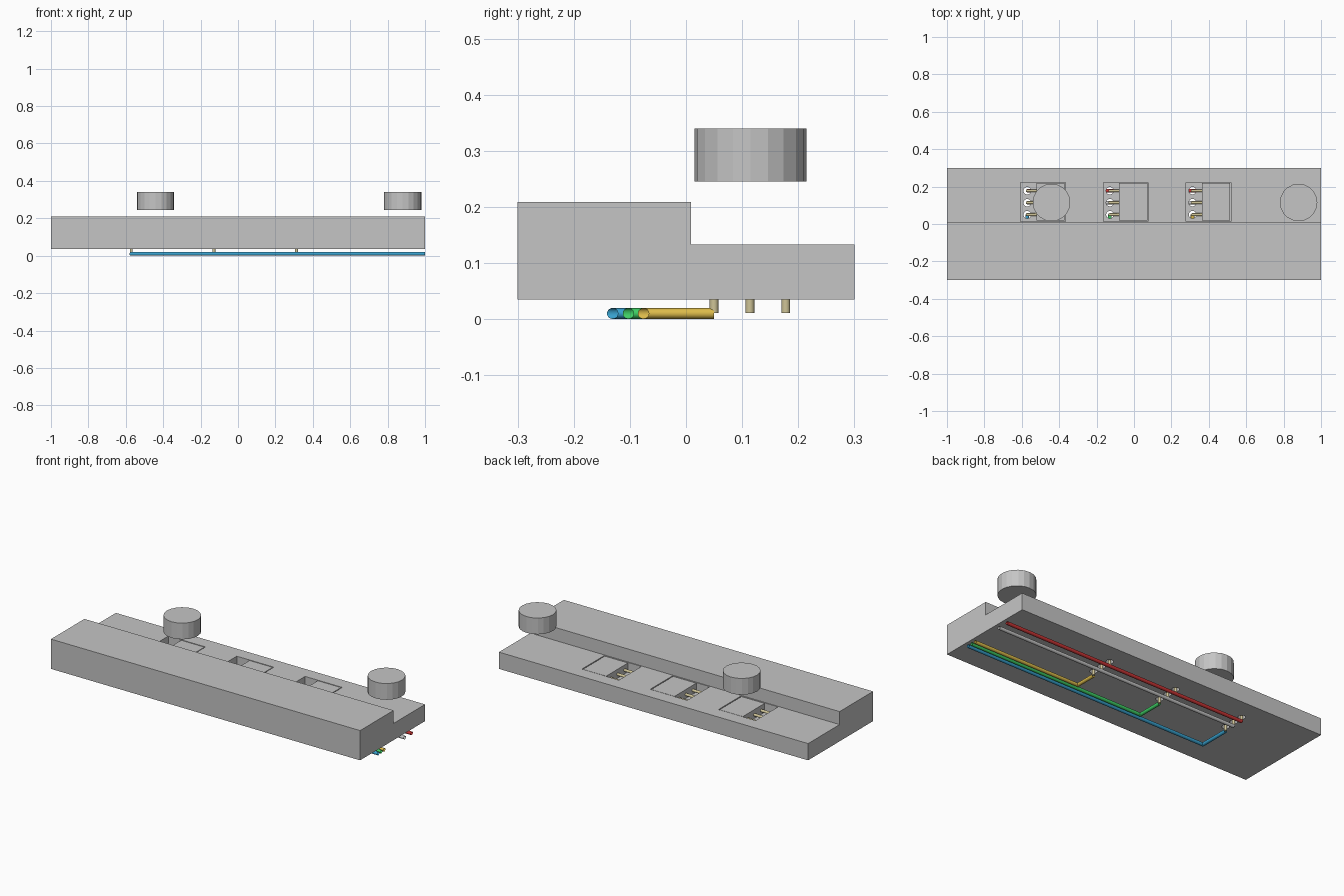
import bpy, bmesh, math
from mathutils import Vector

if "Cube" in bpy.data.objects:
    bpy.data.objects.remove(bpy.data.objects["Cube"])


def material(name, rgb):
    m = bpy.data.materials.new(name)
    m.diffuse_color = (*rgb, 1)
    m.use_nodes = True
    m.node_tree.nodes["Principled BSDF"].inputs["Base Color"].default_value = m.diffuse_color
    return m


GREY = material("light grey", (0.56, 0.56, 0.56))
PIN = material("pale brass", (0.62, 0.55, 0.31))
RED = material("red", (0.58, 0.035, 0.035))
YELLOW = material("yellow", (0.72, 0.50, 0.07))
GREEN = material("green", (0.05, 0.62, 0.13))
BLUE = material("blue", (0.04, 0.36, 0.62))


def add_object(name, bm, mat):
    mesh = bpy.data.meshes.new(name)
    bmesh.ops.recalc_face_normals(bm, faces=bm.faces)
    bm.to_mesh(mesh)
    bm.free()
    ob = bpy.data.objects.new(name, mesh)
    bpy.context.collection.objects.link(ob)
    mesh.materials.append(mat)
    return ob


def box(name, lo, hi, mat):
    bm = bmesh.new()
    bmesh.ops.create_cube(bm, size=1)
    for v in bm.verts:
        v.co = [lo[i] + (v.co[i] + 0.5) * (hi[i] - lo[i]) for i in range(3)]
    return add_object(name, bm, mat)


def cylinder(name, x, y, z0, z1, r, sides, mat):
    bm = bmesh.new()
    bmesh.ops.create_cone(bm, cap_ends=True, segments=sides, radius1=r,
                          radius2=r, depth=z1 - z0)
    bmesh.ops.translate(bm, verts=bm.verts, vec=(x, y, (z0 + z1) / 2))
    return add_object(name, bm, mat)


def tube(name, points, r, mat, sides=16, capped=False):
    """Round tube along a polyline, with mitred corners."""
    pts = [Vector(p) for p in points]
    dirs = [(b - a).normalized() for a, b in zip(pts, pts[1:])]
    u = dirs[0].orthogonal().normalized()
    w = dirs[0].cross(u)
    angles = [2 * math.pi * i / sides for i in range(sides)]
    ring = [pts[0] + r * (math.cos(a) * u + math.sin(a) * w) for a in angles]
    bm = bmesh.new()
    rings = [[bm.verts.new(c) for c in ring]]
    for i, d in enumerate(dirs):
        n = d + dirs[i + 1] if i + 1 < len(dirs) else d
        ring = [c + d * ((pts[i + 1] - c).dot(n) / d.dot(n)) for c in ring]
        rings.append([bm.verts.new(c) for c in ring])
    for a, b in zip(rings, rings[1:]):
        for k in range(sides):
            j = (k + 1) % sides
            bm.faces.new((a[k], a[j], b[j], b[k]))
    if capped:
        bm.faces.new(rings[0])
        bm.faces.new(rings[-1])
    ob = add_object(name, bm, mat)
    bpy.context.view_layer.objects.active = ob
    ob.select_set(True)
    bpy.ops.object.shade_smooth_by_angle(angle=math.radians(40))
    ob.select_set(False)
    return ob


# Stepped base: L-shaped side profile extruded along x
BOTTOM, LEDGE, TOP = 0.035, 0.133, 0.209
profile = [(-0.3, BOTTOM), (0.3, BOTTOM), (0.3, LEDGE),
           (0.009, LEDGE), (0.009, TOP), (-0.3, TOP)]
bm = bmesh.new()
face = bm.faces.new([bm.verts.new((-1, y, z)) for y, z in profile])
ext = bmesh.ops.extrude_face_region(bm, geom=[face])
bmesh.ops.translate(bm, vec=(2, 0, 0),
                    verts=[g for g in ext["geom"] if isinstance(g, bmesh.types.BMVert)])
base = add_object("base", bm, GREY)

FLOOR = 0.08
PIN_Y = (0.05, 0.114, 0.178)
POCKETS = (-0.606, -0.164, 0.278)
PIN_Z, WIRE_Z, WIRE_R = 0.103, 0.01, 0.0098

# Pockets and pin holes cut from the base
cutters = []
for x in POCKETS:
    cutters.append(box("pocket_cutter", (x, 0.014, FLOOR), (x + 0.24, 0.223, 0.2), GREY))
    for y in PIN_Y:
        cutters.append(cylinder("hole_cutter", x + 0.035, y, 0.0, FLOOR + 0.02,
                                0.02, 20, GREY))
bpy.context.view_layer.objects.active = base
for c in cutters:
    mod = base.modifiers.new("cut", 'BOOLEAN')
    mod.operation, mod.solver, mod.object = 'DIFFERENCE', 'EXACT', c
    bpy.ops.object.modifier_apply(modifier=mod.name)
    bpy.data.objects.remove(c)

# Sensors with three bent legs each
for i, x in enumerate(POCKETS):
    box(f"sensor_body_{i}", (x + 0.085, 0.018, FLOOR), (x + 0.235, 0.219, LEDGE - 0.001), GREY)
    for j, y in enumerate(PIN_Y):
        tube(f"sensor_pin_{i}_{j}", [(x + 0.085, y, PIN_Z), (x + 0.035, y, PIN_Z),
                                     (x + 0.035, y, 0.011)], 0.008, PIN, 12, True)

# Straight shared wires, open at both ends
start = POCKETS[0] + 0.035
for name, y, mat in (("red_wire", PIN_Y[2], RED), ("grey_wire", PIN_Y[1], GREY)):
    tube(name, [(start, y, WIRE_Z), (1, y, WIRE_Z)], WIRE_R, mat)

# Signal wires with one right-angle turn
for name, x, y, mat in (("blue_wire", POCKETS[0], -0.131, BLUE),
                        ("green_wire", POCKETS[1], -0.103, GREEN),
                        ("yellow_wire", POCKETS[2], -0.076, YELLOW)):
    px = x + 0.035
    tube(name, [(px, PIN_Y[0], WIRE_Z), (px, y, WIRE_Z), (1, y, WIRE_Z)], WIRE_R, mat)

# Floating discs above the ledge
for name, x in (("left_disc", -0.441), ("right_disc", 0.88)):
    cylinder(name, x, 0.115, 0.245, 0.34, 0.1, 20, GREY)
